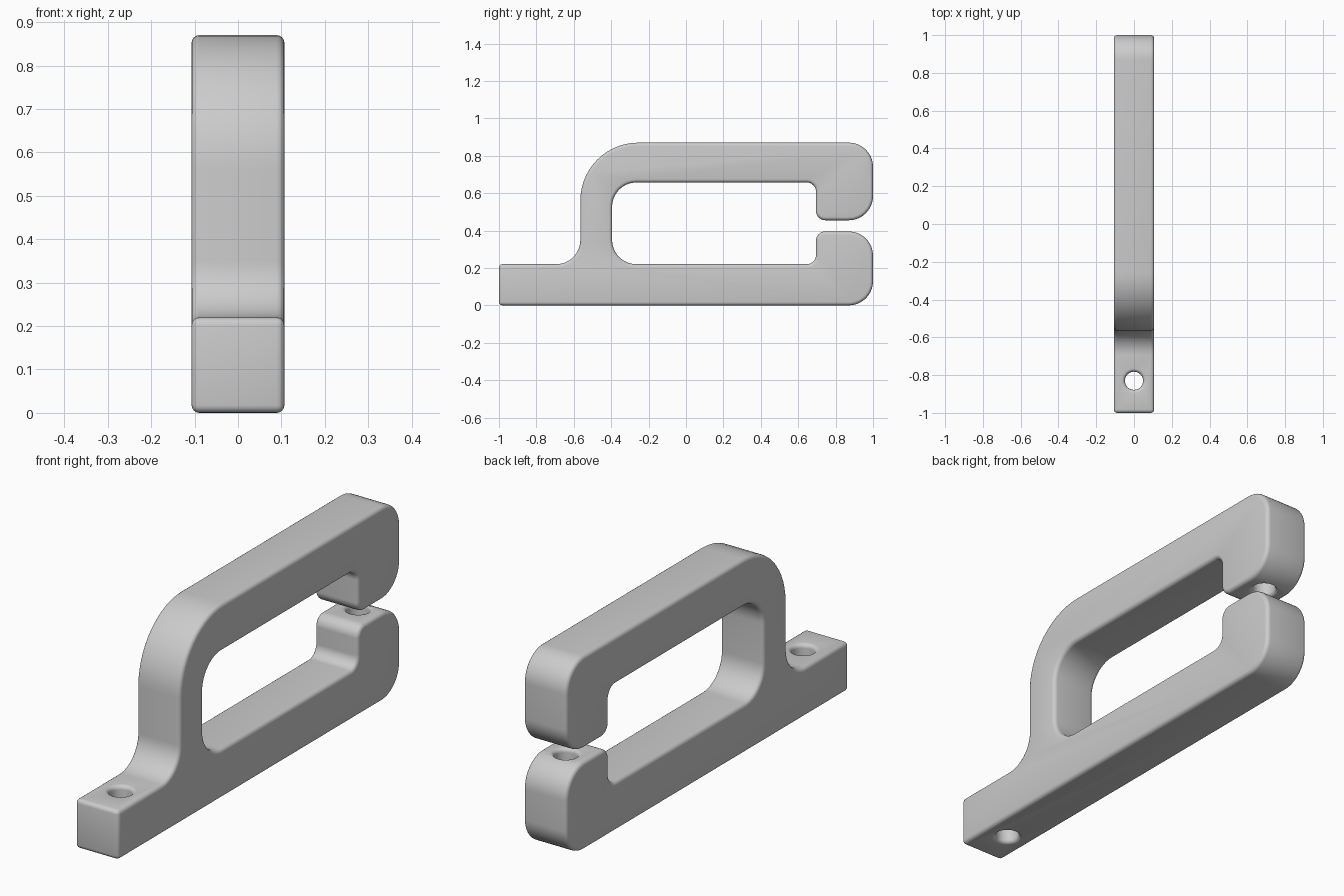
import bpy, bmesh, math
from mathutils import Vector

if "Cube" in bpy.data.objects:
    bpy.data.objects.remove(bpy.data.objects["Cube"])

HALF = 0.107      # half thickness of the bar
EDGE = 0.018      # small rounding on every edge

grey = bpy.data.materials.new("plain grey")
grey.use_nodes = True
colour = (0.6, 0.6, 0.6, 1)
grey.diffuse_color = colour
grey.node_tree.nodes["Principled BSDF"].inputs["Base Color"].default_value = colour


def new_object(name, bm):
    bmesh.ops.recalc_face_normals(bm, faces=bm.faces)
    mesh = bpy.data.meshes.new(name)
    bm.to_mesh(mesh)
    bm.free()
    mesh.materials.append(grey)
    obj = bpy.data.objects.new(name, mesh)
    bpy.context.collection.objects.link(obj)
    return obj


def rounded_outline(corners, steps=14):
    """Replace each (y, z, radius) right-angle corner with an arc."""
    pts = []
    for i, (y, z, r) in enumerate(corners):
        p = Vector((y, z))
        if r == 0:
            pts.append(p)
            continue
        a = (Vector(corners[i - 1][:2]) - p).normalized() * r
        b = (Vector(corners[(i + 1) % len(corners)][:2]) - p).normalized() * r
        for k in range(steps + 1):
            t = math.pi / 2 * k / steps
            pts.append(p + a * (1 - math.sin(t)) + b * (1 - math.cos(t)))
    return pts


def hole_cutter(name, y, mouth, depth, direction, through=False):
    """Lathed plug with a flared mouth, sunk from height mouth along direction."""
    r, f, n = 0.048, 0.018, 5
    arc = [(r + f * (1 - math.sin(t)), f * (1 - math.cos(t)))
           for t in (math.pi / 2 * k / n for k in range(n + 1))]
    prof = [(r + f, -0.02)] + arc
    if through:
        prof += [(a, depth - d) for a, d in reversed(arc)] + [(r + f, depth + 0.02)]
    else:
        prof += [(r, depth)]
    bm = bmesh.new()
    seg = 40
    rings = [[bm.verts.new((a * math.cos(math.tau * s / seg),
                            y + a * math.sin(math.tau * s / seg),
                            mouth + direction * d)) for s in range(seg)]
             for a, d in prof]
    for lo, hi in zip(rings, rings[1:]):
        for s in range(seg):
            q = (s + 1) % seg
            bm.faces.new((lo[s], lo[q], hi[q], hi[s]))
    bm.faces.new(rings[0])
    bm.faces.new(rings[-1])
    obj = new_object(name, bm)
    obj.hide_render = True
    obj.hide_viewport = True
    obj.display_type = 'WIRE'
    return obj


# Side outline of the clip: base, lower jaw, window, upper jaw, arched arm
outline = rounded_outline([
    (-1, 0, 0), (1, 0, 0.13), (1, 0.395, 0.13), (0.695, 0.395, 0.05),
    (0.695, 0.22, 0.05), (-0.395, 0.22, 0.13), (-0.395, 0.657, 0.13),
    (0.695, 0.657, 0.05), (0.695, 0.455, 0.05), (1, 0.455, 0.13),
    (1, 0.87, 0.13), (-0.565, 0.87, 0.31), (-0.565, 0.22, 0.13), (-1, 0.22, 0)])

bm = bmesh.new()
face = bm.faces.new([bm.verts.new((-HALF, p.x, p.y)) for p in outline])
side = bmesh.ops.extrude_face_region(bm, geom=[face])
bmesh.ops.translate(bm, vec=(HALF * 2, 0, 0),
                    verts=[v for v in side["geom"] if isinstance(v, bmesh.types.BMVert)])
body = new_object("clip_body", bm)

# Soft edges all round
bevel = body.modifiers.new("soft_edges", 'BEVEL')
bevel.width = EDGE
bevel.segments = 4
bevel.limit_method = 'ANGLE'
bevel.angle_limit = math.radians(40)

# Mounting hole through the base, and facing sockets in the two jaws
cutters = [hole_cutter("mounting_hole_cutter", -0.83, 0.22, 0.22, -1, True),
           hole_cutter("lower_socket_cutter", 0.85, 0.395, 0.1, -1),
           hole_cutter("upper_socket_cutter", 0.85, 0.455, 0.1, 1)]
for cutter in cutters:
    cut = body.modifiers.new(cutter.name, 'BOOLEAN')
    cut.operation = 'DIFFERENCE'
    cut.solver = 'EXACT'
    cut.object = cutter

# Bake the modifiers, drop the cutters and shade smoothly
bpy.context.view_layer.update()
deps = bpy.context.evaluated_depsgraph_get()
baked = bpy.data.meshes.new_from_object(body.evaluated_get(deps))
body.modifiers.clear()
body.data = baked
for cutter in cutters:
    bpy.data.objects.remove(cutter)
bpy.ops.object.select_all(action='DESELECT')
body.select_set(True)
bpy.context.view_layer.objects.active = body
bpy.ops.object.shade_smooth_by_angle(angle=math.radians(35))
